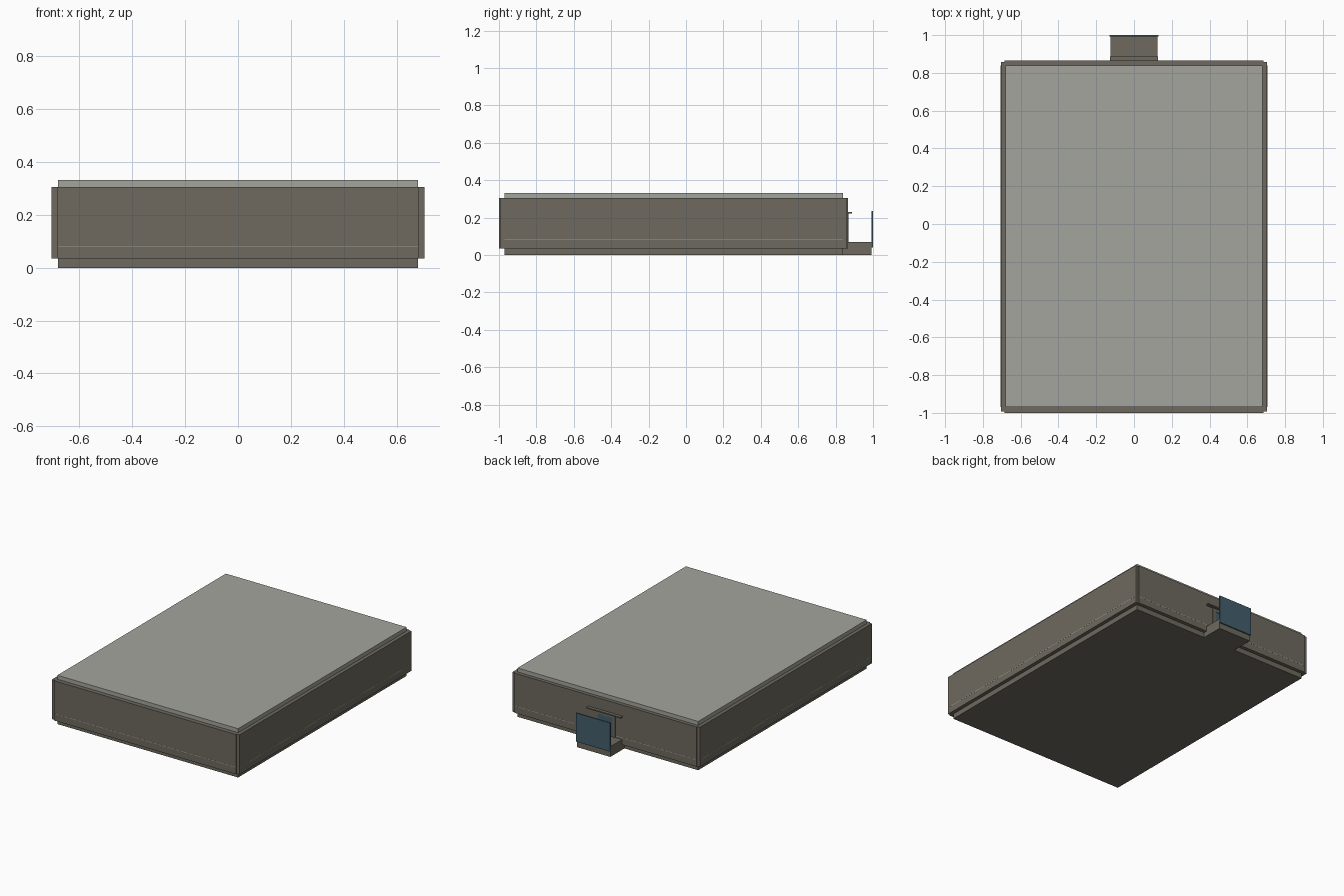
import bpy
import bmesh
from mathutils import Vector

if "Cube" in bpy.data.objects:
    bpy.data.objects.remove(bpy.data.objects["Cube"], do_unlink=True)


def material(name, rgb):
    mat = bpy.data.materials.new(name)
    mat.use_nodes = True
    colour = (*rgb, 1)
    mat.diffuse_color = colour
    mat.node_tree.nodes["Principled BSDF"].inputs["Base Color"].default_value = colour
    return mat


taupe = material("taupe wall", (0.156, 0.144, 0.114))
grey = material("pale grey roof", (0.367, 0.376, 0.337))
blue = material("blue glass", (0.058, 0.112, 0.15))


def box(name, x, y, z, mat):
    """Box spanning the given (min, max) ranges."""
    bm = bmesh.new()
    bmesh.ops.create_cube(bm, size=1)
    size = Vector((x[1] - x[0], y[1] - y[0], z[1] - z[0]))
    centre = Vector((x[0] + x[1], y[0] + y[1], z[0] + z[1])) / 2
    bmesh.ops.scale(bm, vec=size, verts=bm.verts)
    bmesh.ops.translate(bm, vec=centre, verts=bm.verts)
    mesh = bpy.data.meshes.new(name)
    bm.to_mesh(mesh)
    bm.free()
    mesh.materials.append(mat)
    obj = bpy.data.objects.new(name, mesh)
    bpy.context.collection.objects.link(obj)
    return obj


def wide(half):
    return (-half, half)


INNER_X, INNER_Y = wide(0.68), (-0.97, 0.84)
WALL_Z = (0.035, 0.305)

# Recessed base, main walls and roof slab
box("base", INNER_X, INNER_Y, (0, 0.06), taupe)
box("side_walls", wide(0.705), (-0.992, 0.858), WALL_Z, taupe)
box("front_wall_panel", wide(0.685), (-1.0, -0.98), WALL_Z, taupe)
box("back_wall_panel", wide(0.685), (0.845, 0.865), WALL_Z, taupe)
box("roof", INNER_X, INNER_Y, (0.29, 0.332), grey)

# Fine floor line showing on every wall
FLOOR_Z = (0.08, 0.083)
box("floor_line_front_back", INNER_X, (-1.0005, 0.8655), FLOOR_Z, grey)
box("floor_line_sides", wide(0.7055), INNER_Y, FLOOR_Z, grey)

# Entrance step with a free-standing glass screen
box("entrance_step", wide(0.125), (0.84, 0.992), (0, 0.07), taupe)
box("glass_screen", wide(0.129), (0.992, 1.0), (0.04, 0.235), blue)

# Door with frame and canopy
box("door_glass", wide(0.06), (0.86, 0.867), (0.07, 0.205), blue)
for side, name in ((-1, "right"), (1, "left")):
    box(name + "_door_post", sorted((side * 0.055, side * 0.075)),
        (0.86, 0.87), (0.07, 0.225), taupe)
box("door_header", wide(0.075), (0.86, 0.87), (0.2, 0.225), taupe)
box("door_canopy", wide(0.128), (0.86, 0.887), (0.222, 0.23), taupe)
